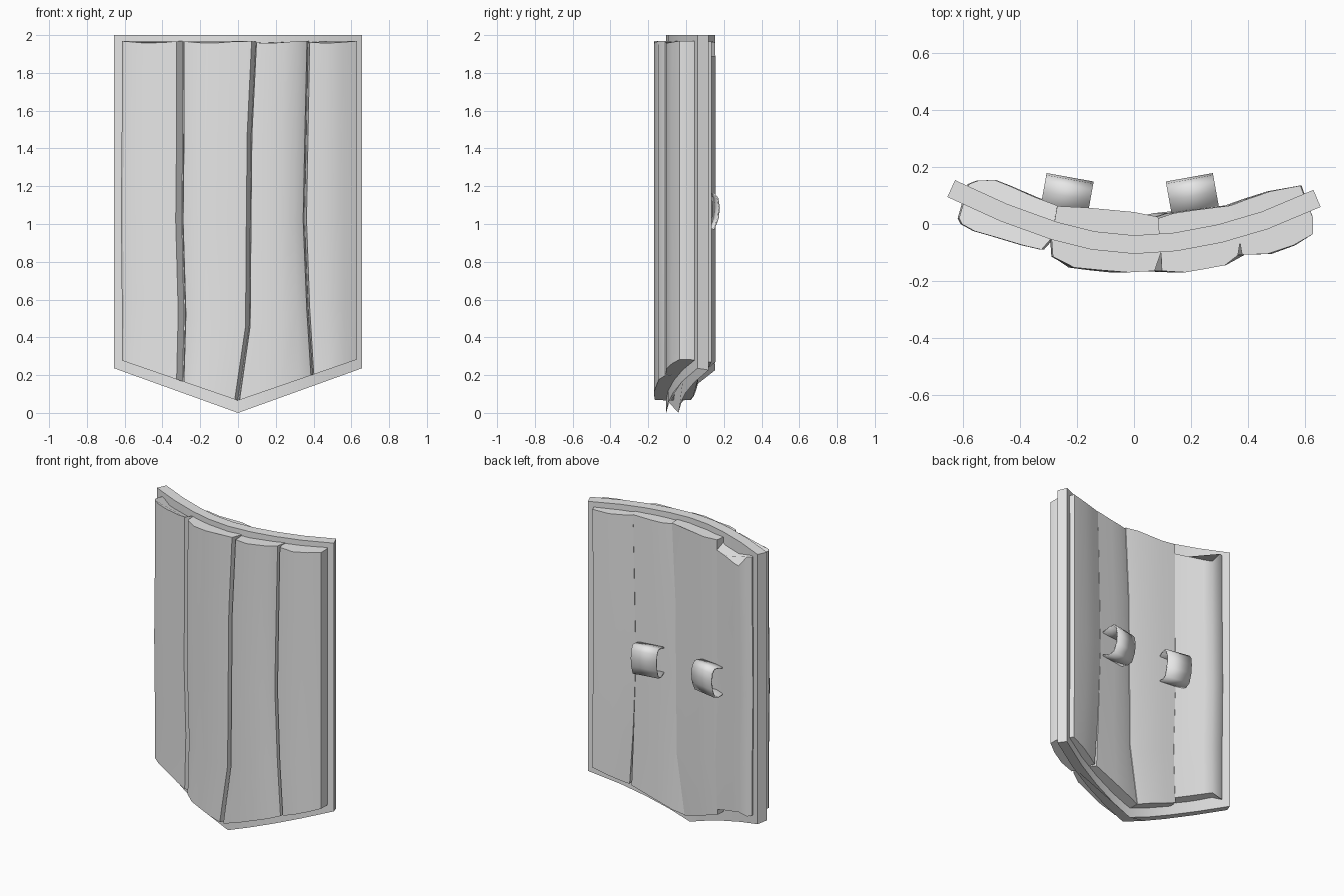
import bpy, bmesh, math
from mathutils import Vector

cube = bpy.data.objects.get("Cube")
if cube:
    bpy.data.objects.remove(cube, do_unlink=True)

grey = bpy.data.materials.new("plain grey")
grey.use_nodes = True
grey.diffuse_color = (0.8, 0.8, 0.8, 1)
grey.node_tree.nodes["Principled BSDF"].inputs["Base Color"].default_value = (0.8, 0.8, 0.8, 1)


def finish(bm, name, angle=30):
    bmesh.ops.recalc_face_normals(bm, faces=bm.faces)
    mesh = bpy.data.meshes.new(name)
    bm.to_mesh(mesh)
    bm.free()
    obj = bpy.data.objects.new(name, mesh)
    bpy.context.collection.objects.link(obj)
    mesh.materials.append(grey)
    bpy.ops.object.select_all(action='DESELECT')
    obj.select_set(True)
    bpy.context.view_layer.objects.active = obj
    bpy.ops.object.shade_smooth_by_angle(angle=math.radians(angle))
    return obj


def loft(rings, name):
    """Join closed rings into a capped solid."""
    bm = bmesh.new()
    loops = [[bm.verts.new(p) for p in ring] for ring in rings]
    n = len(loops[0])
    for low, high in zip(loops, loops[1:]):
        for i in range(n):
            j = (i + 1) % n
            bm.faces.new((low[i], low[j], high[j], high[i]))
    bm.faces.new(loops[0])
    bm.faces.new(loops[-1])
    return finish(bm, name)


# Curved backing slab with a pointed lower edge
outer = [Vector(p) for p in ((-.656, .095), (-.47, .01), (-.29, -.055), (-.15, -.09), (0, -.105),
                             (.15, -.095), (.31, -.065), (.47, -.018), (.656, .06))]
inner = []
for i, p in enumerate(outer):
    along = (outer[min(i + 1, len(outer) - 1)] - outer[max(i - 1, 0)]).normalized()
    inner.append(p + Vector((-along.y, along.x)) * 0.065)
outline = outer + inner[::-1]
loft([[(p.x, p.y, 0.36 * abs(p.x)) for p in outline],
      [(p.x, p.y, 2.0) for p in outline]], "rim_slab")

# Uneven planks: cross-section (front left to right, then back right to left)
planks = {
    "right_outer_plank": [(-.615, .02), (-.605, .0), (-.56, -.025), (-.49, -.045), (-.39, -.075),
                          (-.325, -.09), (-.29, -.05), (-.27, .065), (-.35, .095), (-.44, .135),
                          (-.49, .155), (-.55, .152), (-.58, .14)],
    "right_inner_plank": [(-.29, -.05), (-.285, -.115), (-.21, -.153), (-.12, -.162), (-.02, -.17),
                          (.072, -.165), (.095, -.1), (.085, .025), (0, .042), (-.17, .058), (-.27, .063)],
    "left_inner_plank": [(.095, -.1), (.098, -.165), (.18, -.17), (.25, -.158), (.32, -.145),
                         (.365, -.11), (.375, -.05), (.34, .065), (.22, .05), (.14, .038), (.085, .02)],
    "left_outer_plank": [(.37, -.05), (.38, -.108), (.47, -.105), (.56, -.075), (.63, -.035),
                         (.63, .02), (.585, .135), (.48, .115), (.4, .088), (.34, .065)],
}
levels = (0, .2, .47, .74, 1)
# Sideways drift of each seam, bottom to top
seams = [(0, 0, -.005, 0, 0), (0, .01, -.005, 0, 0), (-.095, -.035, -.03, -.025, 0),
         (.025, 0, -.02, -.01, 0), (0, 0, 0, 0, 0)]

for k, (name, section) in enumerate(planks.items()):
    x0 = min(p[0] for p in section)
    x1 = max(p[0] for p in section)
    rings = []
    for lv, t in enumerate(levels):
        ring = []
        for x, y in section:
            u = (x - x0) / (x1 - x0)
            px = x + seams[k][lv] * (1 - u) + seams[k + 1][lv] * u
            bottom = 0.065 + 0.345 * abs(px)
            top = 1.963 + 0.006 * math.sin(x * 17 + k)
            # chipped ends on the back of one plank
            if k == 0 and y > 0.06 and -.5 < x:
                top -= 0.07
                bottom += 0.035
            ring.append((px, y, bottom + t * (top - bottom)))
        rings.append(ring)
    loft(rings, name)

# Two arched arm straps on the back
arch = [(-.02, 1.13), (.06, 1.155), (.095, 1.16), (.115, 1.135), (.122, 1.085),
        (.116, 1.03), (.095, .975), (.06, .965), (-.02, .985)]
for name, side, base in (("right_strap", -1, (-.245, .05)), ("left_strap", 1, (.215, .05))):
    across = Vector((1, .18 * side, 0)).normalized()
    outward = Vector((-.18 * side, 1, 0)).normalized()
    bm = bmesh.new()
    rows = []
    for d, z in arch:
        centre = Vector((base[0], base[1], z)) + outward * (d - .01)
        rows.append([bm.verts.new(centre + across * w) for w in (-.084, .084)])
    for a, b in zip(rows, rows[1:]):
        bm.faces.new((a[0], a[1], b[1], b[0]))
    strap = finish(bm, name, 50)
    solid = strap.modifiers.new("thickness", 'SOLIDIFY')
    solid.thickness = 0.008
    solid.offset = 0
